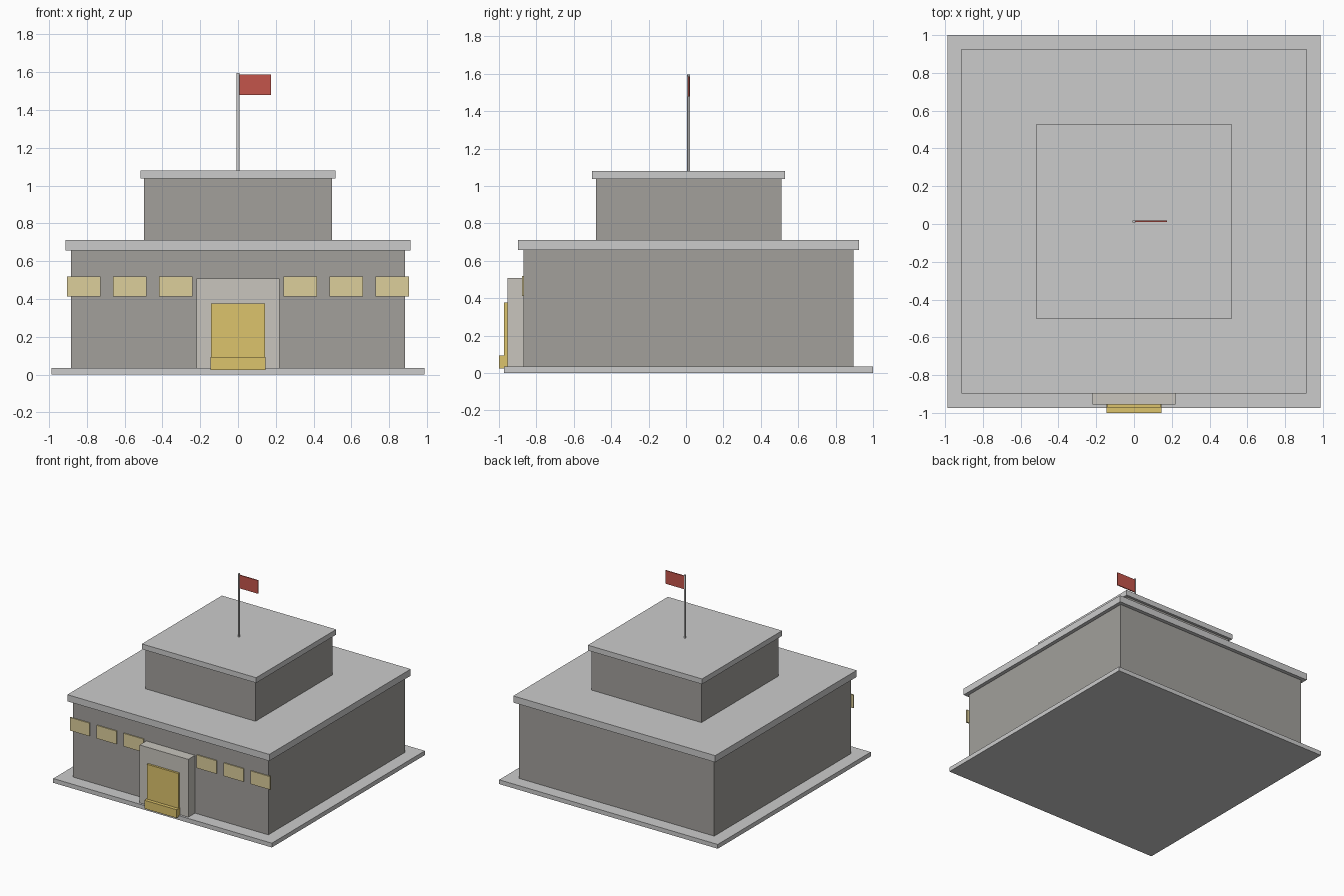
import bpy

if "Cube" in bpy.data.objects:
    bpy.data.objects.remove(bpy.data.objects["Cube"])

CY = 0.0135  # the tiers are centred slightly behind the origin


def material(name, rgb):
    m = bpy.data.materials.new(name)
    m.diffuse_color = (*rgb, 1)
    m.use_nodes = True
    m.node_tree.nodes["Principled BSDF"].inputs["Base Color"].default_value = m.diffuse_color
    return m


wall = material("wall_grey", (0.36, 0.35, 0.33))
stone = material("pale_stone", (0.58, 0.56, 0.51))
gold = material("gold", (0.72, 0.55, 0.15))
glass = material("window_yellow", (0.72, 0.62, 0.33))
red = material("flag_red", (0.55, 0.09, 0.07))


def box(name, x, y, z, mat=None):
    """Box from (min, max) ranges on each axis."""
    bpy.ops.mesh.primitive_cube_add(size=1, location=[sum(r) / 2 for r in (x, y, z)])
    ob = bpy.context.object
    ob.name = name
    ob.scale = [r[1] - r[0] for r in (x, y, z)]
    bpy.ops.object.transform_apply(location=False, rotation=False, scale=True)
    if mat:
        ob.data.materials.append(mat)
    return ob


def tier(name, half, z0, z1, mat=None):
    """Square storey or slab."""
    return box(name, (-half, half), (CY - half, CY + half), (z0, z1), mat)


# stacked building
tier("base_slab", 0.987, 0.0, 0.035)
tier("lower_storey", 0.882, 0.03, 0.66, wall)
tier("lower_roof", 0.912, 0.657, 0.711)
tier("upper_storey", 0.496, 0.705, 1.04, wall)
tier("upper_roof", 0.516, 1.037, 1.08)

# entrance
box("entrance_surround", (-0.22, 0.22), (-0.955, -0.86), (0.03, 0.507), stone)
box("door", (-0.142, 0.142), (-0.972, -0.945), (0.028, 0.377), gold)
box("door_step", (-0.146, 0.146), (-1.0, -0.945), (0.025, 0.093), gold)

# window band, three each side of the entrance
for side, label in ((-1, "left"), (1, "right")):
    for i in range(3):
        c = side * (0.33 + 0.243 * i)
        box(f"window_{label}_{i + 1}", (c - 0.089, c + 0.089), (-0.877, -0.866),
            (0.412, 0.519), glass)

# flagpole and flag
bpy.ops.mesh.primitive_cylinder_add(vertices=12, radius=0.008, depth=0.52,
                                    location=(0, CY, 1.335))
bpy.context.object.name = "flagpole"
bpy.ops.object.shade_smooth_by_angle()
box("flag", (0.0, 0.175), (CY - 0.004, CY + 0.004), (1.478, 1.586), red)
